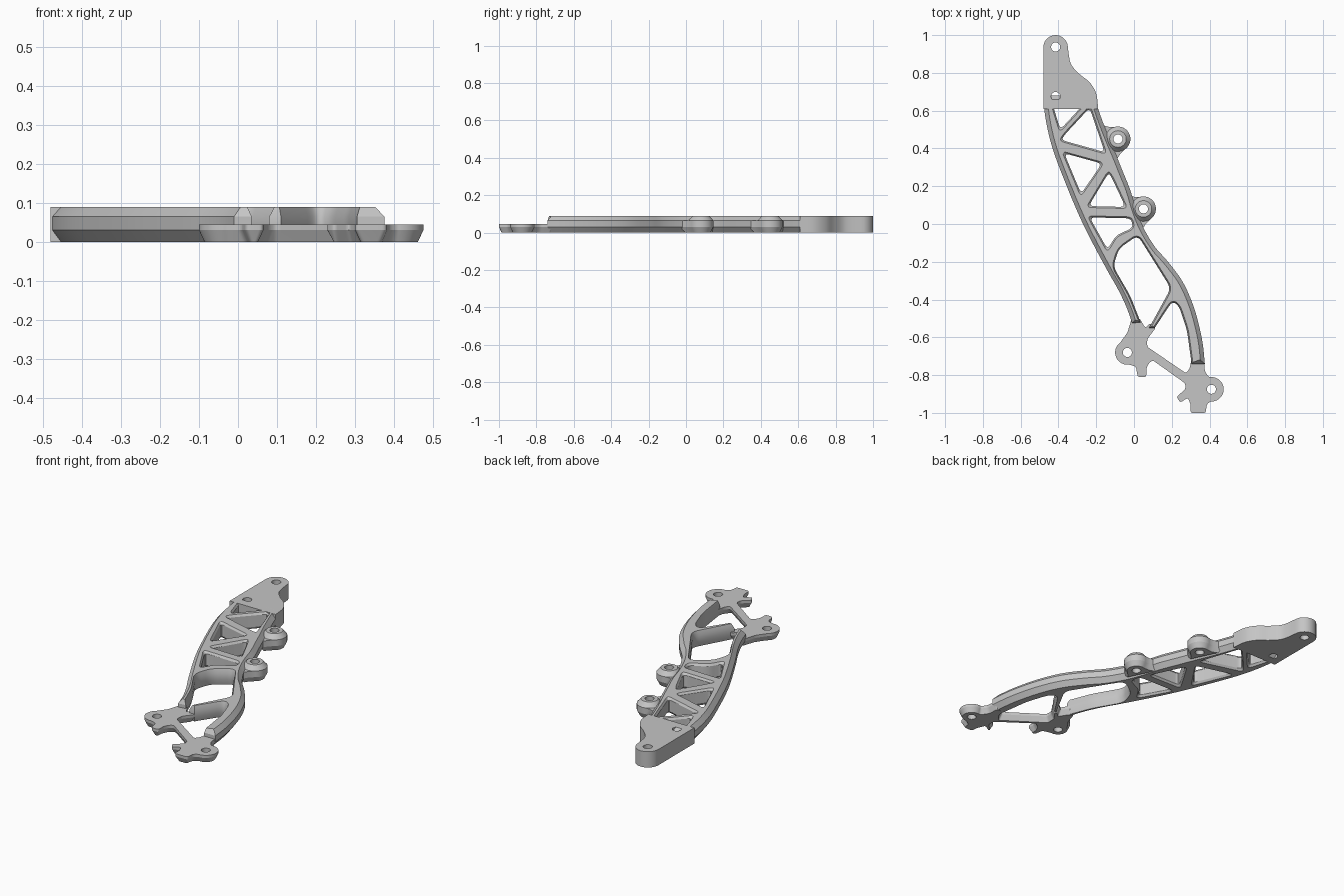
import bpy
import bmesh
from math import cos, sin, radians
from mathutils import Vector

HEIGHT = 0.09
FOOT_HEIGHT = 0.045
CHAMFER = 0.022
HOLE = 0.024

if "Cube" in bpy.data.objects:
    bpy.data.objects.remove(bpy.data.objects["Cube"], do_unlink=True)

grey = bpy.data.materials.new("machined_grey")
grey.use_nodes = True
grey.diffuse_color = (0.56, 0.56, 0.56, 1)
grey.node_tree.nodes["Principled BSDF"].inputs["Base Color"].default_value = grey.diffuse_color


def spline(points, steps=5):
    """Smooth open path through the points."""
    pts = [Vector(p) for p in points]
    pts = [pts[0]] + pts + [pts[-1]]
    path = []
    for a, b, c, d in zip(pts, pts[1:], pts[2:], pts[3:]):
        for i in range(steps):
            t = i / steps
            path.append(b + (c - a) * t / 2
                        + (a * 2 - b * 5 + c * 4 - d) * t * t / 2
                        + (b * 3 - a - c * 3 + d) * t ** 3 / 2)
    return path + [pts[-1]]


def arc(center, radius, start, end, count):
    """Points on a circle from one angle up to, but not including, another."""
    angles = [radians(start + (end - start) * i / count) for i in range(count)]
    return [Vector((center[0] + radius * cos(a), center[1] + radius * sin(a))) for a in angles]


def circle(center, radius):
    return arc(center, radius, 0, 360, 36)


def rounded(points, radius, steps=5):
    """Replace each corner of a closed outline with a small curve."""
    pts = [Vector(p) for p in points]
    result = []
    for i, p in enumerate(pts):
        ends = []
        for q in (pts[i - 1], pts[(i + 1) % len(pts)]):
            edge = q - p
            ends.append(p + edge.normalized() * min(radius, edge.length * 0.45))
        for k in range(steps + 1):
            t = k / steps
            result.append(ends[0] * (1 - t) ** 2 + p * 2 * t * (1 - t) + ends[1] * t * t)
    return result


def rounded_path(points, radius, steps=5):
    """Round the inner corners of an open path and keep its ends."""
    inner = rounded(points, radius, steps)[steps + 1:-steps - 1]
    return [Vector(points[0])] + inner + [Vector(points[-1])]


def inset(pts, distances):
    """Move the points of a closed outline inward."""
    result = []
    for i, p in enumerate(pts):
        before = (p - pts[i - 1]).normalized()
        after = (pts[(i + 1) % len(pts)] - p).normalized()
        normals = [Vector((-e.y, e.x)) for e in (before, after)]
        scale = distances[i] / max(0.4, 1 + normals[0].dot(normals[1]))
        result.append(p + (normals[0] + normals[1]) * scale)
    return result


def stack(points, layers, weights=None, radius=0):
    """Rings of an outline; layers are pairs of height and inset."""
    pts = [Vector(p) for p in points]
    weights = weights or [1] * len(pts)
    if sum(a.cross(b) for a, b in zip(pts, pts[1:] + pts[:1])) < 0:
        pts, weights = pts[::-1], weights[::-1]
    rings = []
    for z, distance in layers:
        ring = inset(pts, [distance * w for w in weights])
        if radius:
            ring = rounded(ring, radius)
        rings.append([(p.x, p.y, z) for p in ring])
    return rings


def solid(name, stacks):
    """Closed solid: the first stack is the outside, the others are openings."""
    bm = bmesh.new()
    caps = ([], [])
    for rings in stacks:
        rings = [[bm.verts.new(co) for co in ring] for ring in rings]
        for low, high in zip(rings, rings[1:]):
            for i in range(len(low)):
                bm.faces.new((low[i - 1], low[i], high[i], high[i - 1]))
        for cap, ring in zip(caps, (rings[0], rings[-1])):
            cap += [bm.edges.get((ring[i - 1], ring[i])) for i in range(len(ring))]
    for cap in caps:
        bmesh.ops.triangle_fill(bm, use_beauty=True, edges=cap, normal=(0, 0, 1))
    bmesh.ops.recalc_face_normals(bm, faces=bm.faces)
    mesh = bpy.data.meshes.new(name)
    bm.to_mesh(mesh)
    bm.free()
    mesh.materials.append(grey)
    obj = bpy.data.objects.new(name, mesh)
    bpy.context.collection.objects.link(obj)
    parts.append(obj)


def straight(low, high):
    return [(low, 0), (high, 0)]


parts = []

# Curved frame: outer edges, arch behind the left rail, bay behind the right rail
left_side = spline([(-.46, .68), (-.475, .61), (-.44, .43), (-.37, .235), (-.27, 0),
                    (-.15, -.23), (-.085, -.345), (-.04, -.44), (-.01, -.525)])
arch = rounded_path([(.035, -.52), (-.02, -.38), (-.11, -.225), (-.08, -.13), (.02, -.06),
                     (.195, -.34), (.08, -.55)], .035)
bay = rounded_path([(.11, -.55), (.195, -.42), (.215, -.415), (.24, -.44), (.28, -.56),
                    (.305, -.74)], .03)
right_side = spline([(.375, -.74), (.36, -.61), (.32, -.45), (.26, -.31), (.18, -.2),
                     (.11, -.12), (.05, -.02), (.01, .08), (-.02, .18), (-.06, .28),
                     (-.09, .355), (-.13, .45), (-.165, .54), (-.19, .61), (-.215, .68)])
inner = arch + bay
weights = [1] * len(left_side) + [.36] * len(inner) + [1] * len(right_side)
frame = [stack(left_side + inner + right_side,
               [(0, CHAMFER), (.03, 0), (.065, 0), (HEIGHT, CHAMFER)], weights)]

# Pockets that leave the diagonal braces
pockets = [
    [(-.43, .63), (-.27, .63), (-.39, .5)],
    [(-.235, .615), (-.155, .38), (-.385, .445), (-.365, .475)],
    [(-.37, .375), (-.17, .32), (-.28, .16)],
    [(-.135, .27), (-.24, .095), (-.045, .09), (-.12, .25)],
    [(-.235, .035), (-.015, .03), (-.005, -.02), (-.095, -.06), (-.14, -.135)],
]
for pocket in pockets:
    frame.append(stack(pocket, [(0, -.008), (.012, 0), (.078, 0), (HEIGHT, -.008)], radius=.03))
solid("bracket_frame", frame)

# Thick mounting plate at the back
plate = [Vector((-.48, .61))] + arc((-.415, .935), .065, 180, 0, 14)
plate += spline([(-.35, .935), (-.335, .85), (-.29, .795), (-.235, .75), (-.2, .69), (-.19, .61)])
plate_holes = [(-.415, .937), (-.415, .675)]
solid("mounting_plate", [stack(plate, straight(0, HEIGHT))]
      + [stack(circle(c, HOLE), straight(0, HEIGHT)) for c in plate_holes])

# Thin front feet with round ears, joined by a strut
left_ear = (-.035, -.68)
right_ear = (.41, -.875)
feet = [(-.012, -.5), (-.035, -.575)]
feet += arc(left_ear, .065, 125, 290, 14)
feet += [(.01, -.755), (.02, -.81), (.065, -.81), (.065, -.765), (.08, -.735), (.1, -.722),
         (.245, -.825), (.272, -.845), (.272, -.875), (.225, -.915), (.245, -.945),
         (.285, -.92), (.3, -.955), (.3, -1), (.38, -1), (.385, -.955)]
feet += arc(right_ear, .065, -95, 115, 16)
feet += [(.375, -.78), (.37, -.71), (.305, -.71), (.295, -.765), (.275, -.79), (.07, -.65),
         (.07, -.61), (.115, -.55), (.085, -.525), (.06, -.55), (.03, -.5)]
solid("front_feet", [stack(feet, [(0, .014), (.03, 0), (FOOT_HEIGHT, 0)], radius=.012)]
      + [stack(circle(c, HOLE), straight(0, FOOT_HEIGHT)) for c in (left_ear, right_ear)])

# Side bosses, each a raised collar on a low neck that joins the right rail
for side, center in (("rear", Vector((-.085, .45))), ("middle", Vector((.05, .08)))):
    neck = [center + Vector(p) for p in ((-.01, -.115), (-.1, .08), (-.045, .063))]
    neck += arc(center, .066, 105, -65, 20) + [center + Vector((.012, -.08))]
    solid(side + "_boss_neck", [stack(neck, [(0, .015), (.03, 0), (.065, 0)]),
                                stack(circle(center, HOLE), straight(0, .065))])
    solid(side + "_boss_collar", [stack(circle(center, .066),
                                        [(.03, 0), (.065, 0), (HEIGHT, CHAMFER)]),
                                  stack(circle(center, HOLE), straight(.03, HEIGHT))])

bpy.ops.object.select_all(action='DESELECT')
for part in parts:
    part.select_set(True)
bpy.context.view_layer.objects.active = parts[0]
bpy.ops.object.shade_smooth_by_angle(angle=radians(25))
